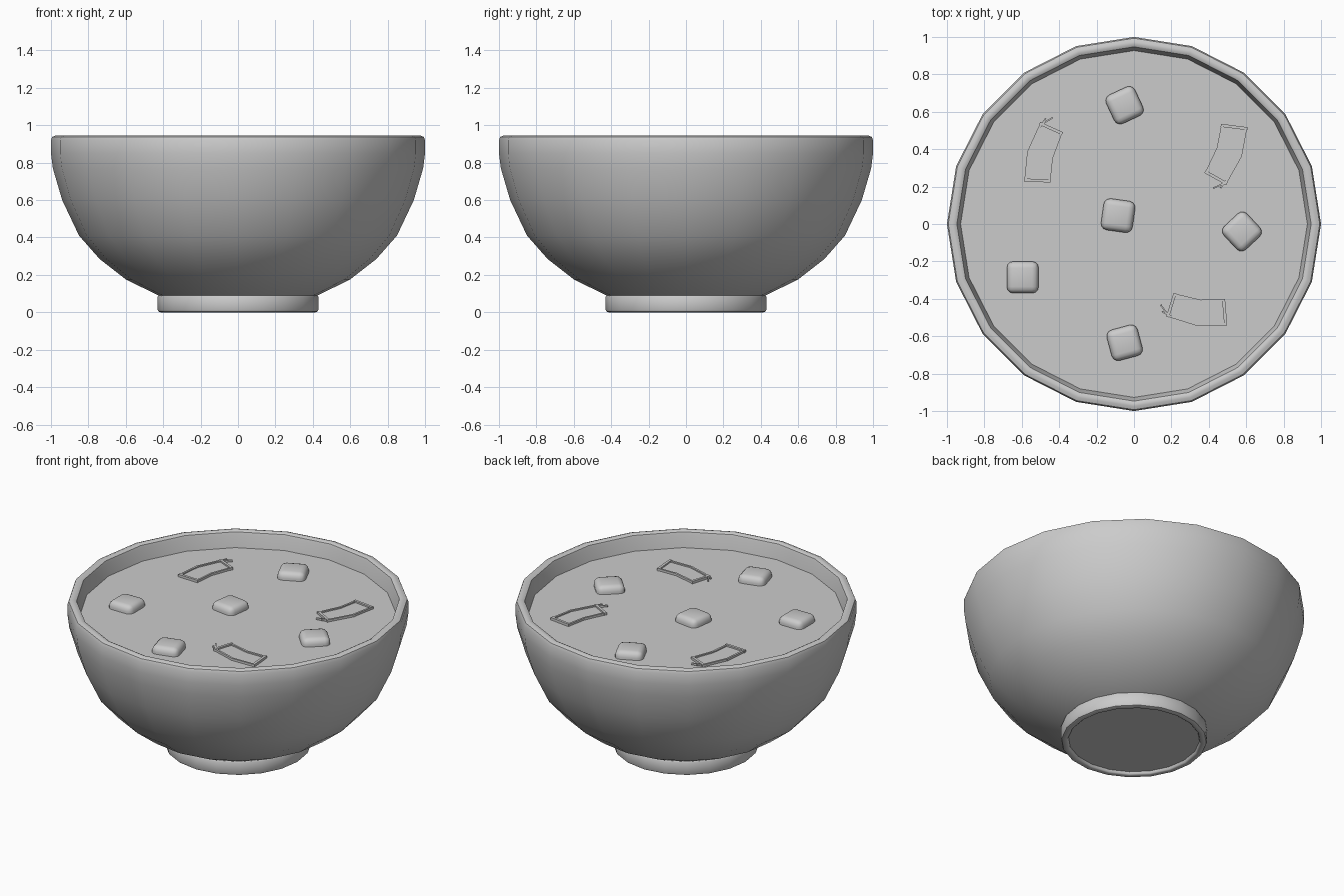
import bpy, bmesh
from math import cos, sin, pi, radians
from mathutils import Matrix, Vector

if "Cube" in bpy.data.objects:
    bpy.data.objects.remove(bpy.data.objects["Cube"], do_unlink=True)

SIDES = 20
SOUP_Z = 0.845

grey = bpy.data.materials.new("plain_grey")
grey.use_nodes = True
grey.diffuse_color = (0.6, 0.6, 0.6, 1)
grey.node_tree.nodes["Principled BSDF"].inputs["Base Color"].default_value = (0.6, 0.6, 0.6, 1)


def finish(name, bm, angle=40):
    """Turn a bmesh into a shaded object."""
    bmesh.ops.recalc_face_normals(bm, faces=bm.faces)
    mesh = bpy.data.meshes.new(name)
    bm.to_mesh(mesh)
    bm.free()
    mesh.materials.append(grey)
    obj = bpy.data.objects.new(name, mesh)
    bpy.context.collection.objects.link(obj)
    bpy.ops.object.select_all(action="DESELECT")
    obj.select_set(True)
    bpy.context.view_layer.objects.active = obj
    bpy.ops.object.shade_smooth_by_angle(angle=radians(angle))
    return obj


def lathe(name, profile):
    """Spin a radius/height profile; radius zero becomes a pole."""
    bm = bmesh.new()
    rings = []
    for r, z in profile:
        count = SIDES if r > 0 else 1
        rings.append([bm.verts.new((r * cos(2 * pi * i / SIDES), r * sin(2 * pi * i / SIDES), z))
                      for i in range(count)])
    for a, b in zip(rings, rings[1:]):
        for i in range(SIDES):
            j = (i + 1) % SIDES
            quad = [a[i % len(a)], a[j % len(a)], b[j % len(b)], b[i % len(b)]]
            bm.faces.new(list(dict.fromkeys(quad)))
    return finish(name, bm)


def add_bar(bm, start, end, width, height):
    """Add a thin box running between two points."""
    start, end = Vector(start), Vector(end)
    span = end - start
    turn = span.to_track_quat("X", "Z").to_matrix().to_4x4()
    size = Matrix.Diagonal((span.length + width, width, height, 1))
    bmesh.ops.create_cube(bm, size=1, matrix=Matrix.Translation((start + end) / 2) @ turn @ size)


# Bowl shell: outside, rounded lip, inside
lathe("bowl", [
    (0, 0.06), (0.36, 0.07), (0.43, 0.092), (0.60, 0.176), (0.74, 0.285), (0.85, 0.41),
    (0.94, 0.60), (0.99, 0.77), (1.0, 0.85), (1.0, 0.92), (0.993, 0.938), (0.975, 0.945),
    (0.96, 0.945), (0.947, 0.938), (0.942, 0.922), (0.927, SOUP_Z), (0.88, 0.62),
    (0.70, 0.34), (0.40, 0.15), (0, 0.12)])

# Foot ring with a shallow recess underneath
lathe("foot_ring", [
    (0, 0.018), (0.385, 0.018), (0.389, 0.005), (0.396, 0), (0.414, 0), (0.425, 0.004),
    (0.43, 0.014), (0.43, 0.082), (0.425, 0.09), (0.40, 0.095)])

# Soup surface
bm = bmesh.new()
bmesh.ops.create_circle(bm, cap_ends=True, segments=SIDES, radius=0.928,
                        matrix=Matrix.Translation((0, 0, SOUP_Z)))
finish("soup_surface", bm)

# Rounded tofu cubes: x, y, turn
tofu = [(-0.05, 0.635, 25), (-0.085, 0.045, -8), (0.577, -0.04, 43),
        (-0.595, -0.285, 0), (-0.05, -0.635, 15)]
for n, (x, y, turn) in enumerate(tofu, 1):
    bm = bmesh.new()
    bmesh.ops.create_cube(bm, size=1, matrix=Matrix.Diagonal((0.17, 0.17, 0.12, 1)))
    bmesh.ops.bevel(bm, geom=bm.edges[:], offset=0.035, segments=3, profile=0.5, affect="EDGES")
    cube = finish(f"tofu_{n}", bm, 60)
    cube.location = (x, y, SOUP_Z - 0.012)
    cube.rotation_euler.z = radians(turn)

# Bent seaweed strips with thick edges and a frayed corner
left = [(-0.007, 0.155, 0), (-0.075, 0.005, 0), (-0.09, -0.145, 0)]
right = [(0.10, 0.107, 0), (0.05, -0.027, 0), (0.037, -0.15, 0)]
frays = [((-0.02, 0.125, 0), (0.015, 0.18, 0.008)), ((-0.002, 0.155, 0), (0.05, 0.185, 0.008))]
strips = [(-0.49, 0.38, 0), (0.496, 0.374, 175), (0.335, -0.464, 97)]
for n, (x, y, turn) in enumerate(strips, 1):
    bm = bmesh.new()
    a = [bm.verts.new(p) for p in left]
    b = [bm.verts.new(p) for p in right]
    for i in range(2):
        bm.faces.new((a[i], a[i + 1], b[i + 1], b[i]))
    for side in (left, right):
        for p, q in zip(side, side[1:]):
            add_bar(bm, p, q, 0.012, 0.016)
    for i in (0, 2):
        add_bar(bm, left[i], right[i], 0.016, 0.02)
    for p, q in frays:
        add_bar(bm, p, q, 0.008, 0.012)
    strip = finish(f"seaweed_{n}", bm, 30)
    strip.location = (x, y, SOUP_Z + 0.006)
    strip.rotation_euler.z = radians(turn)
